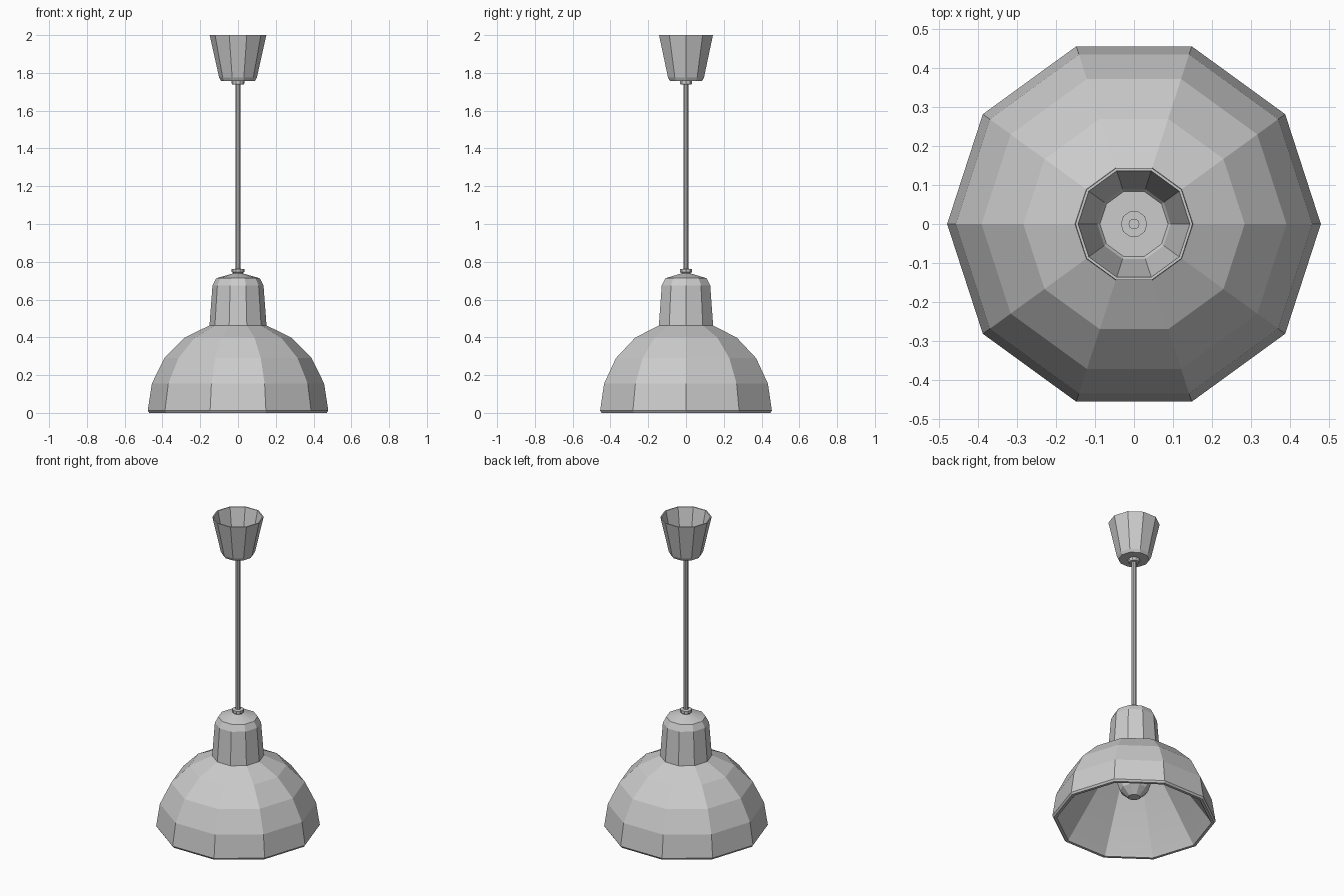
import bpy, bmesh, math

if "Cube" in bpy.data.objects:
    bpy.data.objects.remove(bpy.data.objects["Cube"])


def lathe(name, profile, sides=10, closed=False):
    """Spin (radius, z) points around z; radius 0 makes a pole."""
    bm = bmesh.new()
    rings = []
    for r, z in profile:
        if r == 0:
            rings.append([bm.verts.new((0, 0, z))] * sides)
        else:
            rings.append([bm.verts.new((r * math.cos(2 * math.pi * i / sides),
                                        r * math.sin(2 * math.pi * i / sides), z))
                          for i in range(sides)])
    pairs = list(zip(rings, rings[1:]))
    if closed:
        pairs.append((rings[-1], rings[0]))
    for a, b in pairs:
        for i in range(sides):
            j = (i + 1) % sides
            corners = list(dict.fromkeys((a[i], a[j], b[j], b[i])))
            if len(corners) > 2:  # nothing to fill between two poles
                bm.faces.new(corners)
    bmesh.ops.recalc_face_normals(bm, faces=bm.faces[:])
    mesh = bpy.data.meshes.new(name)
    bm.to_mesh(mesh)
    bm.free()
    obj = bpy.data.objects.new(name, mesh)
    bpy.context.collection.objects.link(obj)
    # Facets stay crisp, only shallow bends blend
    bpy.ops.object.select_all(action='DESELECT')
    obj.select_set(True)
    bpy.context.view_layer.objects.active = obj
    bpy.ops.object.shade_smooth_by_angle(angle=math.radians(15))
    return obj


# Hollow dome and neck: outer wall up to the pole, then a straight inner cone
lathe("shade", [
    (0.445, 0.015), (0.452, 0.0), (0.47, 0.0), (0.478, 0.012),
    (0.456, 0.155), (0.39, 0.29), (0.283, 0.398), (0.151, 0.463),
    (0.135, 0.675), (0.115, 0.713), (0.03, 0.737), (0, 0.737),
    (0, 0.722), (0.105, 0.70), (0.12, 0.67), (0.135, 0.45)], closed=True)

# Bulb with its socket
lathe("bulb", [(0, 0.152), (0.035, 0.155), (0.083, 0.2), (0.10, 0.255),
               (0.085, 0.32), (0.052, 0.385), (0.045, 0.45), (0, 0.45)])
lathe("socket", [(0, 0.43), (0.06, 0.43), (0.06, 0.715), (0, 0.715)])

# Cord and its two collars
lathe("cord", [(0, 0.73), (0.014, 0.73), (0.014, 1.795), (0, 1.795)])
lathe("lower_collar", [(0, 0.73), (0.026, 0.73), (0.026, 0.742), (0.034, 0.745),
                       (0.034, 0.762), (0, 0.764)])
lathe("upper_collar", [(0, 1.738), (0.03, 1.738), (0.034, 1.745), (0.034, 1.785),
                       (0, 1.785)])

# Open-topped ceiling cup
lathe("ceiling_cup", [
    (0, 1.758), (0.09, 1.758), (0.1, 1.775), (0.15, 2.0),
    (0.143, 2.0), (0.094, 1.78), (0.087, 1.77), (0, 1.77)])
